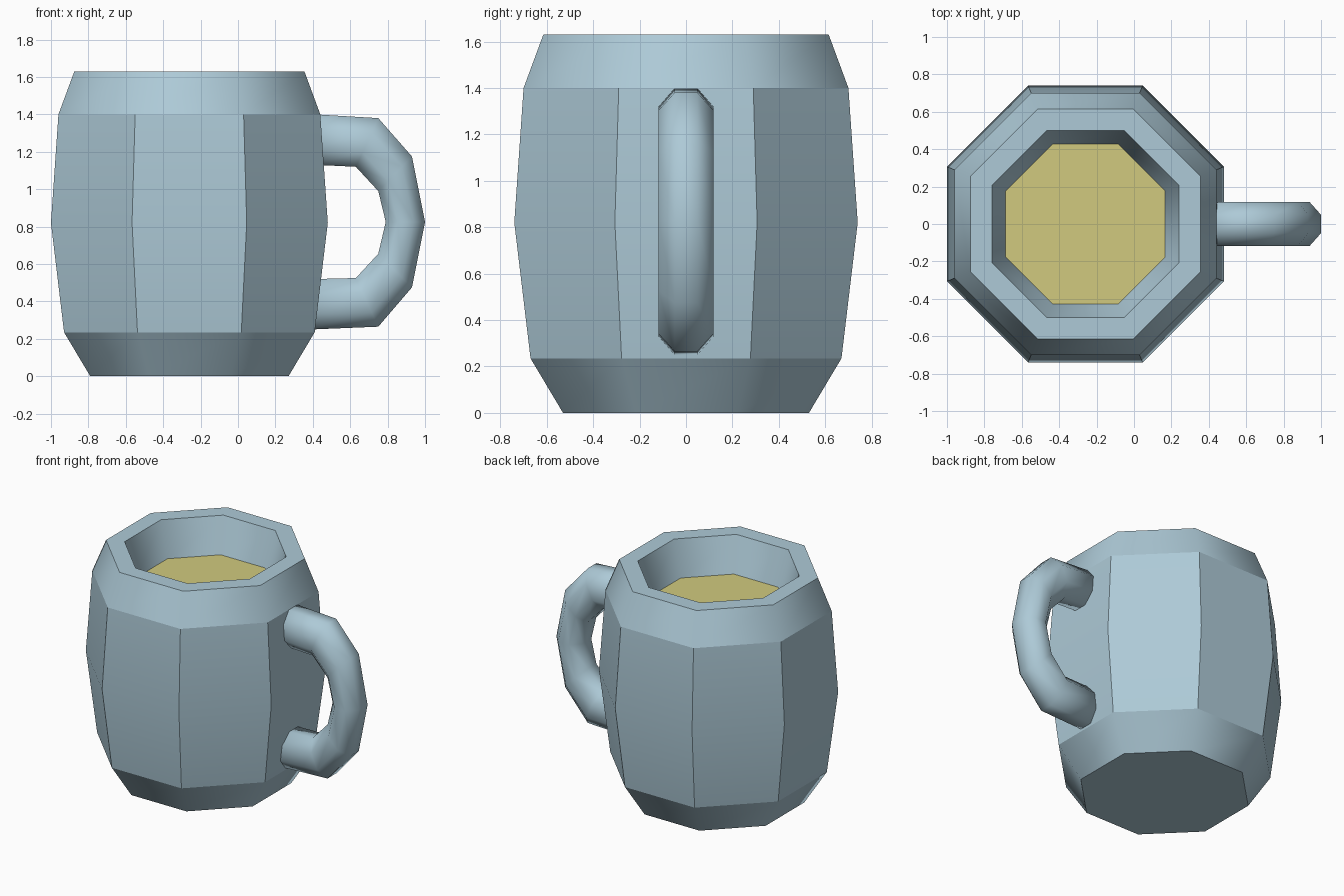
import bpy, bmesh, math
from mathutils import Vector

if "Cube" in bpy.data.objects:
    bpy.data.objects.remove(bpy.data.objects["Cube"])

CX = -0.26   # centre of the mug body
K = 1 / math.cos(math.pi / 8)   # flat-to-corner ratio of an octagon


def material(name, rgb):
    m = bpy.data.materials.new(name)
    m.diffuse_color = (*rgb, 1)
    m.use_nodes = True
    m.node_tree.nodes["Principled BSDF"].inputs["Base Color"].default_value = m.diffuse_color
    return m


blue = material("pale blue", (0.42, 0.59, 0.68))
yellow = material("drink yellow", (0.64, 0.59, 0.21))


def octagon(bm, centre, u, v):
    """Ring of 8 points with flats reaching u and v from the centre."""
    c, u, v = Vector(centre), Vector(u) * K, Vector(v) * K
    angles = [math.pi / 8 + i * math.pi / 4 for i in range(8)]
    return [bm.verts.new(c + u * math.cos(a) + v * math.sin(a)) for a in angles]


def bridge(bm, rings):
    for a, b in zip(rings, rings[1:]):
        for i in range(8):
            j = (i + 1) % 8
            bm.faces.new((a[i], a[j], b[j], b[i]))


def finish(bm, name, mat):
    bmesh.ops.recalc_face_normals(bm, faces=bm.faces)
    for f in bm.faces:
        f.smooth = True
    me = bpy.data.meshes.new(name)
    bm.to_mesh(me)
    bm.free()
    me.materials.append(mat)
    ob = bpy.data.objects.new(name, me)
    bpy.context.collection.objects.link(ob)
    return ob


# Mug body: bulging octagonal barrel with rim, inner wall and hidden inner floor
profile = [(0.53, 0), (0.67, 0.235), (0.74, 0.82), (0.70, 1.40),
           (0.615, 1.63), (0.50, 1.63), (0.425, 1.375)]
bm = bmesh.new()
rings = [octagon(bm, (CX, 0, z), (r, 0, 0), (0, r, 0)) for r, z in profile]
bridge(bm, rings)
bm.faces.new(rings[0])
bm.faces.new(rings[-1])
for n in (0, 1, 3, 4, 5, 6):          # crisp horizontal rings
    for i in range(8):
        bm.edges.get((rings[n][i], rings[n][(i + 1) % 8])).smooth = False
for n in (1, 2):                      # crisp stave edges on the sides
    for i in range(8):
        bm.edges.get((rings[n][i], rings[n + 1][i])).smooth = False
finish(bm, "mug_body", blue)

# Drink surface
bm = bmesh.new()
bm.faces.new(octagon(bm, (CX, 0, 1.38), (0.427, 0, 0), (0, 0.427, 0)))
finish(bm, "drink", yellow)

# Handle: octagonal tube through pairs of outer and inner (x, z) points
outer = [(0.38, 1.402), (0.75, 1.38), (0.93, 1.175), (1.0, 0.825),
         (0.93, 0.475), (0.75, 0.265), (0.34, 0.248)]
inner = [(0.38, 1.132), (0.63, 1.12), (0.75, 0.99), (0.79, 0.825),
         (0.75, 0.655), (0.63, 0.525), (0.34, 0.518)]
bm = bmesh.new()
rings = []
for (ox, oz), (ix, iz) in zip(outer, inner):
    centre = ((ox + ix) / 2, 0, (oz + iz) / 2)
    half = ((ox - ix) / 2, 0, (oz - iz) / 2)
    rings.append(octagon(bm, centre, half, (0, 0.118, 0)))
bridge(bm, rings)
bm.faces.new(rings[0])
bm.faces.new(rings[-1])
finish(bm, "handle", blue)
